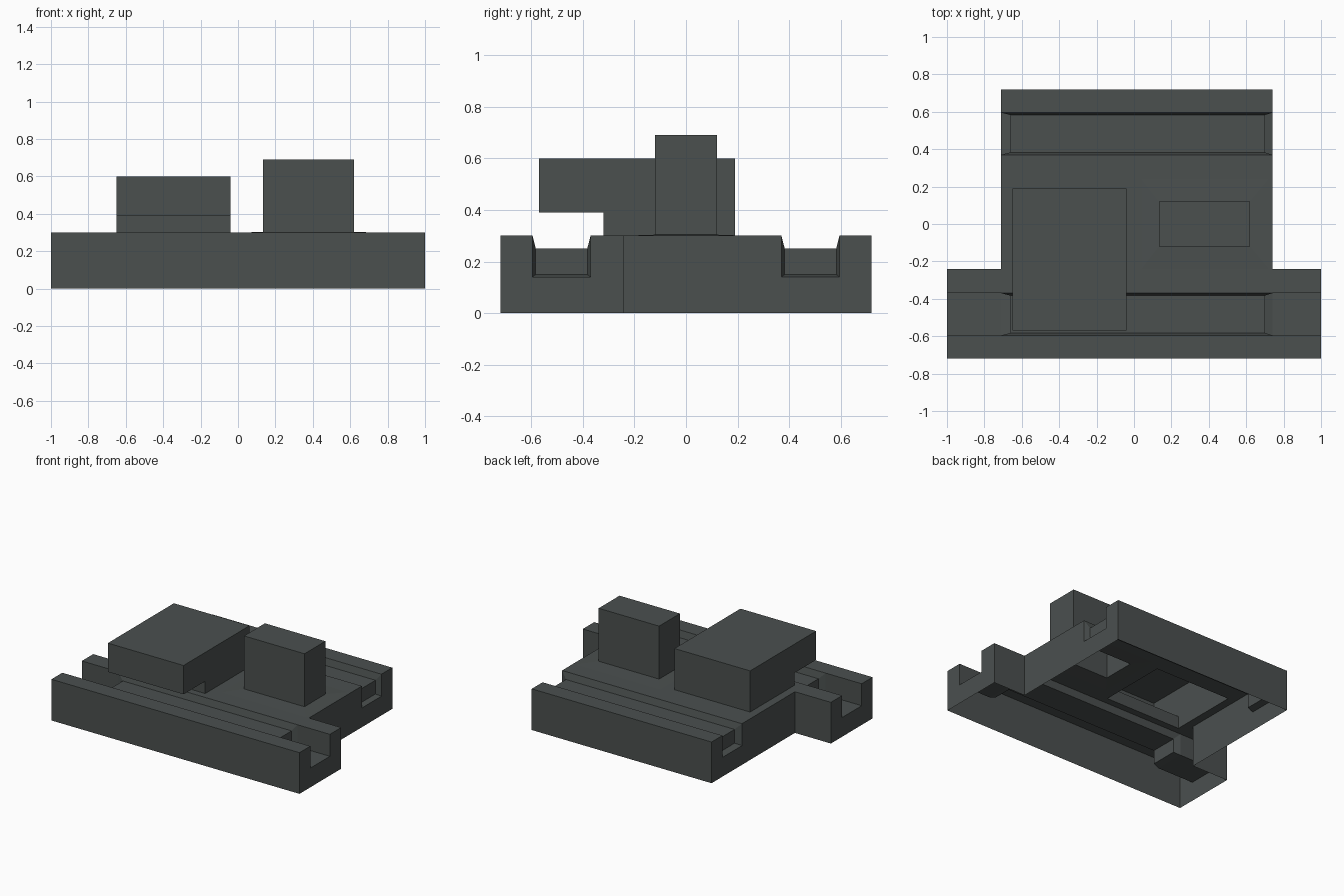
import bpy
from mathutils import Vector

if "Cube" in bpy.data.objects:
    bpy.data.objects.remove(bpy.data.objects["Cube"])

slate = bpy.data.materials.new("dark_slate")
slate.diffuse_color = (0.07, 0.08, 0.078, 1)
slate.use_nodes = True
slate.node_tree.nodes["Principled BSDF"].inputs["Base Color"].default_value = slate.diffuse_color

X0, X1, Y0, Y1, TOP = -0.71, 0.74, -0.72, 0.72, 0.30   # hull sides and deck height
WING, FLOOR = -0.24, 0.14                              # rear of wings, groove floor
GI, GO = 0.37, 0.595                                   # inner and outer groove walls
CAB = (-0.65, -0.04, -0.32, 0.19)                      # open footprints in the deck
SKIRT = (0.04, 0.72, -0.24, 0.24)


class Shell:
    """Collects flat faces of an open sheet; every face is turned to its outward hint."""
    def __init__(self):
        self.verts, self.faces = [], []

    def face(self, pts, out):
        pts = [Vector(p) for p in pts]
        n = Vector((0, 0, 0))
        for a, b in zip(pts, pts[1:] + pts[:1]):
            n += a.cross(b)
        if n.dot(Vector(out)) < 0:
            pts.reverse()
        i = len(self.verts)
        self.verts += pts
        self.faces.append(range(i, i + len(pts)))

    def flat(self, x0, x1, y0, y1, z, up=1):
        self.face([(x0, y0, z), (x1, y0, z), (x1, y1, z), (x0, y1, z)], (0, 0, up))

    def wall_y(self, x0, x1, y, z0, z1, out):
        self.face([(x0, y, z0), (x1, y, z0), (x1, y, z1), (x0, y, z1)], (0, out, 0))

    def side(self, x, yz, out):
        self.face([(x, y, z) for y, z in yz], (out, 0, 0))

    def build(self, name):
        me = bpy.data.meshes.new(name)
        me.from_pydata(self.verts, [], [list(f) for f in self.faces])
        me.materials.append(slate)
        ob = bpy.data.objects.new(name, me)
        bpy.context.collection.objects.link(ob)
        return ob


def inside(x, y, r):
    return r[0] < x < r[1] and r[2] < y < r[3]


# Hull: thin shell, open underneath
hull = Shell()
hull.flat(-1, 1, Y0, -GO, TOP)
hull.flat(X0, X1, GO, Y1, TOP)
xs = [X0, -0.65, -0.04, 0.04, 0.72, X1]
ys = [-GI, -0.32, -0.24, 0.19, 0.24, GI]
for xa, xb in zip(xs, xs[1:]):
    for ya, yb in zip(ys, ys[1:]):
        c = ((xa + xb) / 2, (ya + yb) / 2)
        if not inside(*c, CAB) and not inside(*c, SKIRT):
            hull.flat(xa, xb, ya, yb, TOP)
hull.wall_y(-1, 1, Y0, 0, TOP, -1)
hull.wall_y(X0, X1, Y1, 0, TOP, 1)
for s, xi in ((-1, X0), (1, X1)):
    # hull side with rear groove notch
    hull.side(xi, [(WING, 0), (Y1, 0), (Y1, TOP), (GO, TOP), (GO, FLOOR),
                   (GI, FLOOR), (GI, TOP), (WING, TOP)], s)
    # wing: end, rear, top and groove
    hull.side(s, [(Y0, 0), (WING, 0), (WING, TOP), (-GI, TOP), (-GI, FLOOR),
                  (-GO, FLOOR), (-GO, TOP), (Y0, TOP)], s)
    a, b = sorted((s, xi))
    hull.wall_y(a, b, WING, 0, TOP, 1)
    hull.flat(a, b, -GI, WING, TOP)
    hull.flat(a, b, -GO, -GI, FLOOR)
    hull.wall_y(a, b, -GO, FLOOR, TOP, 1)
    hull.wall_y(a, b, -GI, FLOOR, TOP, -1)
hull.build("hull")

# Groove inserts: sunken block joined to the hull by narrow sloping strips
for name, m in (("front_groove_insert", -1), ("rear_groove_insert", 1)):
    g = Shell()
    bx0, bx1, zb, zt = -0.66, 0.70, 0.15, 0.25
    rows = ((GI, 0.383, 1), (GO, 0.583, -1))
    ya, yb = sorted((m * 0.383, m * 0.583))
    g.flat(bx0, bx1, ya, yb, zt)
    for yo, yi, out in rows:
        g.face([(X0, m * yo, TOP), (X1, m * yo, TOP),
                (bx1, m * yi, zt), (bx0, m * yi, zt)], (0, m * out, 0.3))
        for xo, xi, s in ((X0, bx0, -1), (X1, bx1, 1)):
            g.face([(xo, m * yo, FLOOR), (xo, m * yo, TOP),
                    (xi, m * yi, zt), (xi, m * yi, zb)], (0, m * out, 0))
    for xo, xi, s in ((X0, bx0, -1), (X1, bx1, 1)):
        g.side(xi, [(ya, zb), (yb, zb), (yb, zt), (ya, zt)], s)
        g.face([(xo, m * GI, FLOOR), (xo, m * GO, FLOOR),
                (xi, m * 0.583, zb), (xi, m * 0.383, zb)], (0, 0, 1))
    g.build(name)

# Cabin: box with front overhang, open into the hull
cab = Shell()
x0, x1, y0, y1 = CAB
yf, zo, zt = -0.57, 0.39, 0.60
for x, s in ((x0, -1), (x1, 1)):
    cab.side(x, [(y0, TOP), (y1, TOP), (y1, zt), (yf, zt), (yf, zo), (y0, zo)], s)
cab.flat(x0, x1, yf, y1, zt)
cab.flat(x0, x1, yf, y0, zo, -1)
cab.wall_y(x0, x1, y0, TOP, zo, -1)
cab.wall_y(x0, x1, yf, zo, zt, -1)
cab.wall_y(x0, x1, y1, TOP, zt, 1)
cab.build("overhanging_block")

# Tall block on a very shallow skirt, open into the hull
tall = Shell()
x0, x1, y0, y1 = 0.133, 0.62, -0.12, 0.12
zs, zt = 0.304, 0.69
tall.flat(x0, x1, y0, y1, zt)
for x, s in ((x0, -1), (x1, 1)):
    tall.side(x, [(y0, zs), (y1, zs), (y1, zt), (y0, zt)], s)
for y, s in ((y0, -1), (y1, 1)):
    tall.wall_y(x0, x1, y, zs, zt, s)
inner = [(x0, y0), (x1, y0), (x1, y1), (x0, y1)]
a, b, c, d = SKIRT
outer = [(a, c), (b, c), (b, d), (a, d)]
for i in range(4):
    j = (i + 1) % 4
    tall.face([(*outer[i], TOP), (*outer[j], TOP), (*inner[j], zs), (*inner[i], zs)], (0, 0, 1))
tall.build("tall_block")
